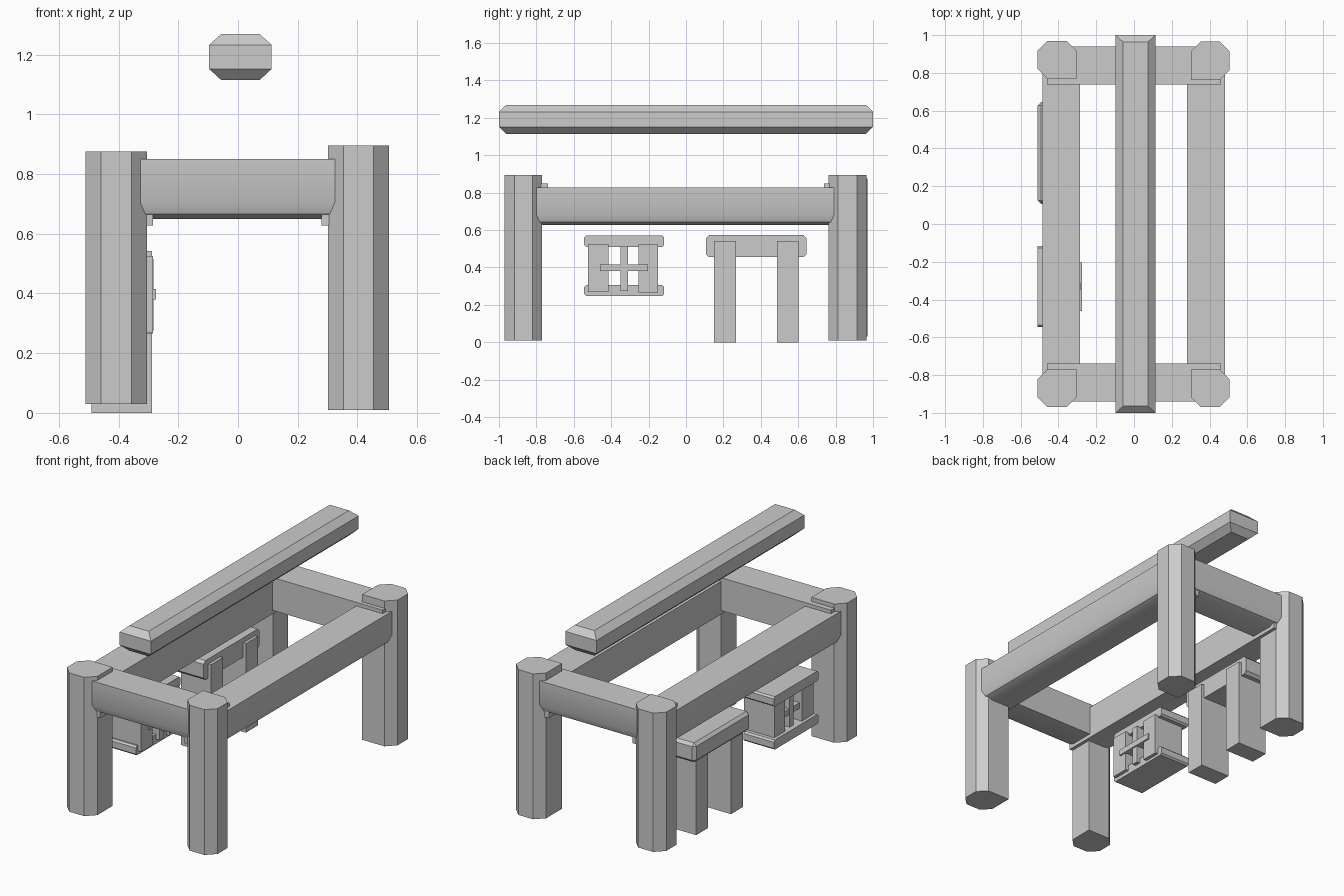
import bpy, bmesh, math

if "Cube" in bpy.data.objects:
    bpy.data.objects.remove(bpy.data.objects["Cube"])


def finish(name, bm):
    bmesh.ops.recalc_face_normals(bm, faces=bm.faces)
    me = bpy.data.meshes.new(name)
    bm.to_mesh(me)
    bm.free()
    ob = bpy.data.objects.new(name, me)
    bpy.context.collection.objects.link(ob)
    return ob


def prism(name, profile, axis, lo, hi):
    """Extrude a 2D profile along an axis from lo to hi."""
    place = {'x': lambda a, b, t: (t, a, b),
             'y': lambda a, b, t: (a, t, b),
             'z': lambda a, b, t: (a, b, t)}[axis]
    bm = bmesh.new()
    rings = [[bm.verts.new(place(a, b, t)) for a, b in profile] for t in (lo, hi)]
    n = len(profile)
    for r in rings:
        bm.faces.new(r)
    for i in range(n):
        j = (i + 1) % n
        bm.faces.new((rings[0][i], rings[0][j], rings[1][j], rings[1][i]))
    return finish(name, bm)


def box(name, x, y, z, c=0.0):
    """Box with optional chamfers on the four edges running along x."""
    (a, b), (d, e) = y, z
    pts = [(a, d), (b, d), (b, e), (a, e)]
    if c:
        pts = [(a + c, d), (b - c, d), (b, d + c), (b, e - c),
               (b - c, e), (a + c, e), (a, e - c), (a, d + c)]
    return prism(name, pts, 'x', *x)


def smooth(ob):
    bpy.ops.object.select_all(action='DESELECT')
    ob.select_set(True)
    bpy.context.view_layer.objects.active = ob
    bpy.ops.object.shade_smooth_by_angle(angle=math.radians(30))


# corner posts: square with all but the inner corner chamfered
for sx, side in ((-1, 'left'), (1, 'right')):
    for sy, end in ((-1, 'front'), (1, 'back')):
        i, o, c = (0.305, 0.51, 0.052) if sx < 0 else (0.302, 0.505, 0.052)
        p, q = (0.77, 0.97) if (sx < 0 or sy < 0) else (0.762, 0.966)
        pts = [(i, p), (o - c, p), (o, p + c), (o, q - c),
               (o - c, q), (i + c, q), (i, q - c)]
        z = (0.03, 0.875) if sx < 0 else (0.01, 0.895)
        prism(f"{end}_{side}_post", [(sx * a, sy * b) for a, b in pts], 'z', *z)


def beam_profile(sign, inner, outer, z0, z1, r=0.055):
    """Square beam section with its outer lower edge rounded in two steps."""
    arc = [(outer - r + r * math.sin(t), z0 + r - r * math.cos(t))
           for t in (0, math.pi / 4, math.pi / 2)]
    pts = [(inner, z0)] + arc + [(outer, z1), (inner, z1)]
    return [(sign * a, b) for a, b in pts]


# wall-top beams
for s, name in ((-1, 'front'), (1, 'back')):
    smooth(prism(f"{name}_beam", beam_profile(s, 0.738, 0.94, 0.65, 0.85), 'x', -0.46, 0.458))
smooth(prism("left_beam", beam_profile(-1, 0.285, 0.485, 0.627, 0.828), 'y', -0.92, 0.92))
smooth(prism("right_beam", beam_profile(1, 0.28, 0.482, 0.627, 0.828), 'y', -0.92, 0.92))

# ridge beam: stacked rectangles, inset at top and bottom
bm = bmesh.new()
rings = []
for z, ix, iy in ((1.115, 0.04, 0.037), (1.152, 0, 0), (1.232, 0, 0), (1.268, 0.04, 0.037)):
    hx, hy = 0.105 - ix, 1.0 - iy
    rings.append([bm.verts.new((0.008 + a * hx, b * hy, z))
                  for a, b in ((-1, -1), (1, -1), (1, 1), (-1, 1))])
for lo, hi in zip(rings, rings[1:]):
    for i in range(4):
        j = (i + 1) % 4
        bm.faces.new((lo[i], lo[j], hi[j], hi[i]))
bm.faces.new(rings[0])
bm.faces.new(rings[-1])
finish("ridge_beam", bm)

# window frame and crossed bars
box("window_head", (-0.51, -0.306), (-0.545, -0.117), (0.51, 0.57), 0.01)
box("window_sill", (-0.51, -0.306), (-0.545, -0.117), (0.248, 0.306), 0.01)
box("window_jamb_front", (-0.49, -0.285), (-0.525, -0.415), (0.27, 0.525))
box("window_jamb_back", (-0.49, -0.285), (-0.253, -0.15), (0.265, 0.522))
box("window_upright_bar", (-0.48, -0.283), (-0.35, -0.311), (0.275, 0.515))
box("window_cross_bar", (-0.475, -0.275), (-0.46, -0.203), (0.38, 0.415))

# door posts and lintel with chamfered outer face
box("door_jamb_front", (-0.49, -0.288), (0.15, 0.267), (0, 0.542))
box("door_jamb_back", (-0.49, -0.288), (0.487, 0.602), (0, 0.542))
lintel = box("door_lintel", (-0.51, -0.306), (0.107, 0.645), (0.455, 0.573))
bm = bmesh.new()
bm.from_mesh(lintel.data)
edges = [e for e in bm.edges if min(v.co.x for v in e.verts) < -0.5]
bmesh.ops.bevel(bm, geom=edges, offset=0.017, segments=1, affect='EDGES')
bm.to_mesh(lintel.data)
bm.free()
